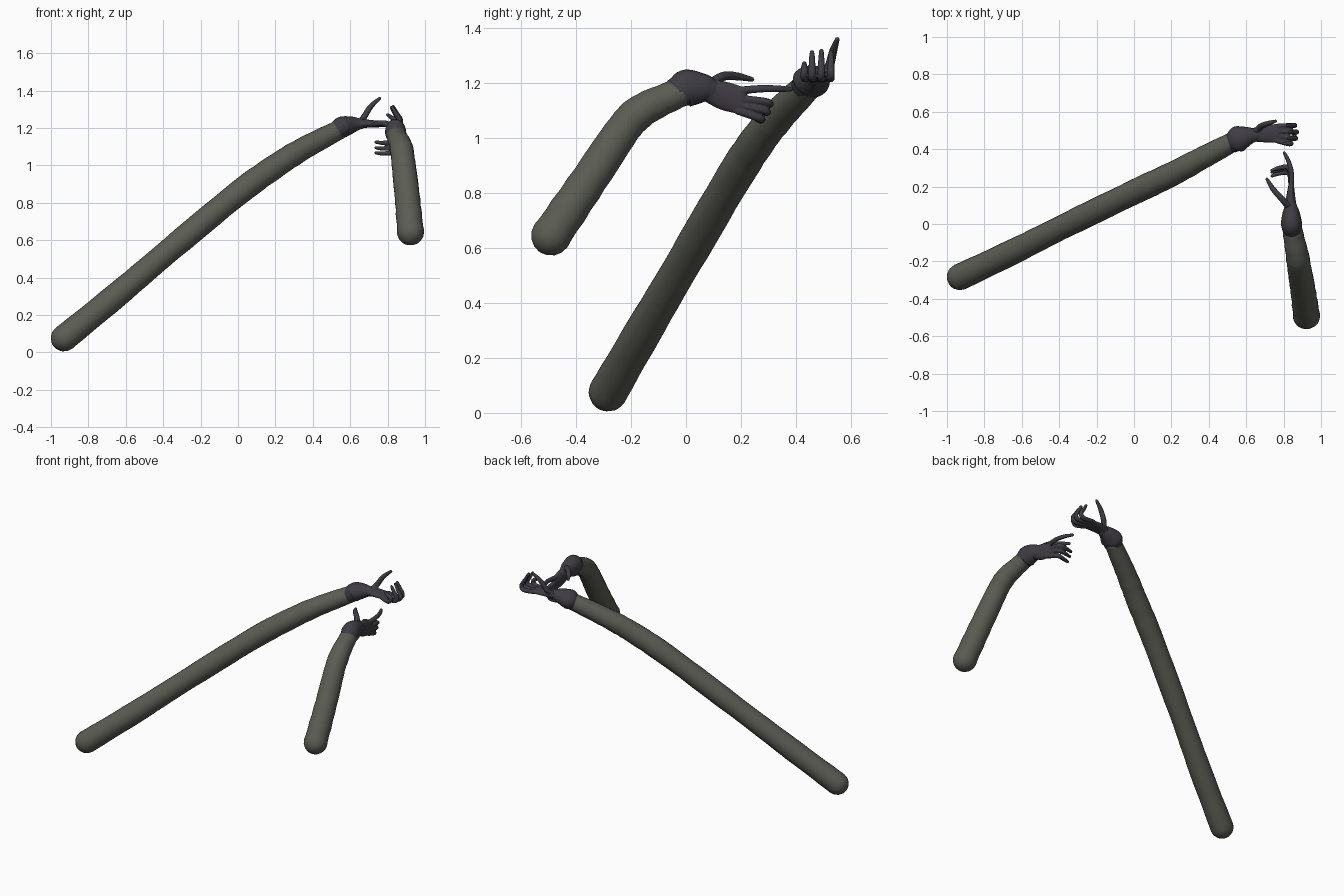
import bpy, bmesh, math, random
from mathutils import Vector

if "Cube" in bpy.data.objects:
    bpy.data.objects.remove(bpy.data.objects["Cube"])

random.seed(4)


def flat_colour(name, rgb):
    m = bpy.data.materials.new(name)
    m.diffuse_color = (*rgb, 1)
    m.use_nodes = True
    m.node_tree.nodes["Principled BSDF"].inputs["Base Color"].default_value = m.diffuse_color
    return m


SLEEVE = flat_colour("olive grey cloth", (0.105, 0.11, 0.088))
GLOVE = flat_colour("dark violet grey", (0.050, 0.047, 0.058))


def spline(points, steps):
    """Catmull-Rom through rows of (x, y, z, half width, half thickness)."""
    rows = [tuple(p) if len(p) == 5 else (*p, p[3]) for p in points]
    ext = [rows[0]] + rows + [rows[-1]]
    out = []
    for i in range(len(rows) - 1):
        a, b, c, d = ext[i:i + 4]
        for s in range(steps):
            t = s / steps
            out.append([0.5 * (2 * q + (r - p) * t + (2 * p - 5 * q + 4 * r - w) * t * t
                               + (3 * q - p - 3 * r + w) * t ** 3)
                        for p, q, r, w in zip(a, b, c, d)])
    out.append(list(rows[-1]))
    return out


def tube(bm, points, side, steps=6, sides=16, wrinkle=0.0):
    """Round-ended tube whose wide axis follows the side vector."""
    rows = spline(points, steps)
    pos = [Vector(r[:3]) for r in rows]
    n = len(rows)
    rings = []
    for i, r in enumerate(rows):
        tan = (pos[min(i + 1, n - 1)] - pos[max(i - 1, 0)]).normalized()
        w = (Vector(side) - tan * Vector(side).dot(tan)).normalized()
        k = 1 + random.uniform(-wrinkle, wrinkle)
        rings.append((pos[i], w, tan.cross(w), r[3] * k, r[4] * k, tan))
    # domed ends
    def dome(ring, sign):
        p, w, v, a, b, tan = ring
        angles = [math.radians(x) for x in (22, 45, 67, 85)]
        return [(p + tan * sign * min(a, b) * math.sin(t), w, v,
                 a * math.cos(t), b * math.cos(t), tan) for t in angles]
    rings = dome(rings[0], -1)[::-1] + rings + dome(rings[-1], 1)
    loops = []
    for p, w, v, a, b, _ in rings:
        loops.append([bm.verts.new(p + w * a * math.cos(2 * math.pi * j / sides)
                                   + v * b * math.sin(2 * math.pi * j / sides))
                      for j in range(sides)])
    for lo, hi in zip(loops, loops[1:]):
        for j in range(sides):
            k = (j + 1) % sides
            bm.faces.new((lo[j], lo[k], hi[k], hi[j]))
    bm.faces.new(loops[0][::-1])
    bm.faces.new(loops[-1])


def finish(bm, name, material, blend=False):
    bmesh.ops.recalc_face_normals(bm, faces=bm.faces)
    for f in bm.faces:
        f.smooth = True
    me = bpy.data.meshes.new(name)
    bm.to_mesh(me)
    bm.free()
    ob = bpy.data.objects.new(name, me)
    bpy.context.collection.objects.link(ob)
    me.materials.append(material)
    if blend:  # fuse palm and fingers into one skin
        r = ob.modifiers.new("fuse", 'REMESH')
        r.mode, r.voxel_size, r.use_smooth_shade = 'VOXEL', 0.004, True
        s = ob.modifiers.new("soften", 'SMOOTH')
        s.factor, s.iterations = 0.5, 3
    return ob


def sleeve(name, points, steps):
    bm = bmesh.new()
    tube(bm, points, (0, 0, 1), steps, 24, 0.022)
    finish(bm, name, SLEEVE)


def cuff(name, points):
    bm = bmesh.new()
    tube(bm, points, (1, 0, 0) if "short" in name else (0, 1, 0), 6, 24)
    finish(bm, name, GLOVE)


def hand(name, side, palm, digits):
    bm = bmesh.new()
    tube(bm, palm, side, 6, 24)
    for d in digits:
        tube(bm, d, side, 5, 12)
    finish(bm, name, GLOVE, True)


# long arm reaching up from the lower left
sleeve("long_sleeve", [(-0.93, -0.283, 0.076, 0.072), (-0.65, -0.15, 0.305, 0.067),
                       (-0.35, 0.0, 0.56, 0.065), (0.0, 0.17, 0.85, 0.066),
                       (0.2, 0.265, 0.995, 0.065), (0.35, 0.345, 1.09, 0.06),
                       (0.54, 0.445, 1.19, 0.052)], 7)
cuff("long_arm_cuff", [(0.535, 0.44, 1.188, 0.058, 0.052), (0.56, 0.455, 1.205, 0.07, 0.057),
                       (0.61, 0.47, 1.217, 0.05, 0.045), (0.65, 0.475, 1.222, 0.034, 0.03)])
fingers = []
for y0, y1, reach, top in ((0.447, 0.43, 0.84, 1.275), (0.472, 0.458, 0.865, 1.315),
                           (0.498, 0.492, 0.87, 1.32), (0.522, 0.527, 0.86, 1.315)):
    fingers.append([(0.76, y0, 1.222, 0.014), (reach - 0.02, y1, 1.216, 0.014),
                    (reach, y1, 1.24, 0.0135), (reach - 0.022, y1, (top + 1.24) / 2, 0.012),
                    (reach - 0.04, y1, top - 0.005, 0.009)])
thumb = [(0.65, 0.49, 1.225, 0.018), (0.675, 0.52, 1.26, 0.017),
         (0.71, 0.535, 1.315, 0.015), (0.757, 0.55, 1.358, 0.009)]
hand("long_arm_hand", (0, 1, 0),
     [(0.63, 0.475, 1.22, 0.034, 0.03), (0.69, 0.482, 1.223, 0.046, 0.022),
      (0.77, 0.485, 1.22, 0.05, 0.016)], fingers + [thumb])

# short bent arm on the right
sleeve("short_sleeve", [(0.922, -0.49, 0.645, 0.072), (0.903, -0.35, 0.85, 0.067),
                        (0.882, -0.225, 1.035, 0.063), (0.873, -0.165, 1.095, 0.062),
                        (0.86, -0.1, 1.13, 0.057), (0.845, -0.02, 1.165, 0.053)], 6)
cuff("short_arm_cuff", [(0.846, -0.025, 1.168, 0.053, 0.058), (0.842, 0.005, 1.18, 0.056, 0.068),
                        (0.84, 0.06, 1.18, 0.046, 0.054), (0.838, 0.09, 1.174, 0.035, 0.042)])
fingers = []
for z0, z1, reach in ((1.142, 1.12, 0.305), (1.12, 1.09, 0.295), (1.098, 1.063, 0.275)):
    fingers.append([(0.84, 0.19, z0, 0.015), (0.835, reach - 0.02, z1 + 0.012, 0.014),
                    (0.818, reach, z1 + 0.004, 0.0135), (0.775, reach - 0.005, z1, 0.012),
                    (0.738, reach - 0.018, z1 + 0.004, 0.009)])
index = [(0.84, 0.18, 1.17, 0.015), (0.842, 0.27, 1.178, 0.014),
         (0.826, 0.335, 1.178, 0.0125), (0.803, 0.38, 1.176, 0.009)]
thumb = [(0.83, 0.09, 1.195, 0.02), (0.79, 0.135, 1.223, 0.017),
         (0.745, 0.185, 1.223, 0.015), (0.711, 0.24, 1.212, 0.009)]
hand("short_arm_hand", (0, 0, 1),
     [(0.838, 0.08, 1.173, 0.042, 0.034), (0.838, 0.14, 1.152, 0.052, 0.025),
      (0.84, 0.2, 1.135, 0.05, 0.016)], fingers + [index, thumb])
